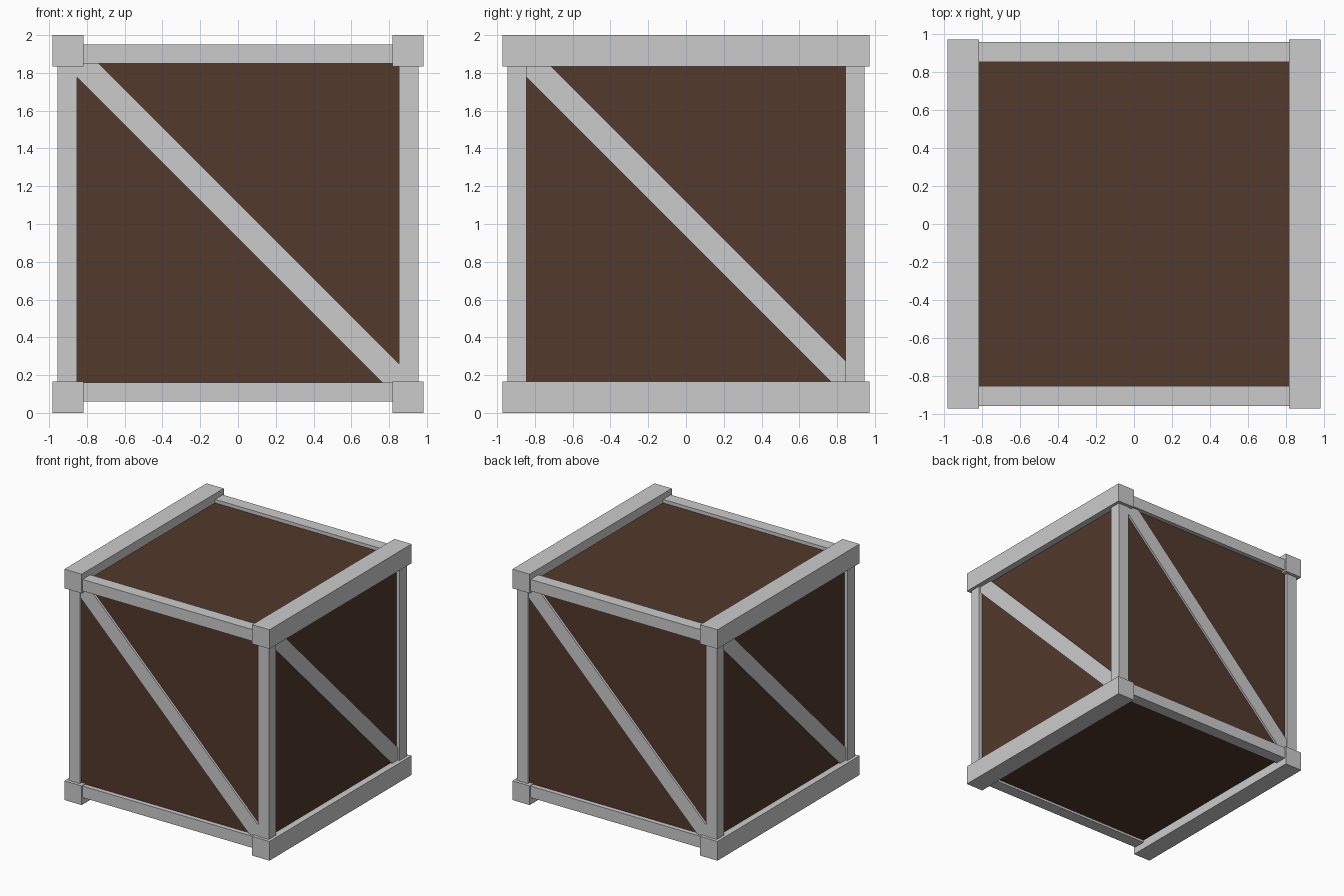
import bpy
from math import radians
from mathutils import Matrix

cube = bpy.data.objects.get("Cube")
if cube:
    bpy.data.objects.remove(cube, do_unlink=True)


def material(name, color):
    m = bpy.data.materials.new(name)
    m.use_nodes = True
    m.diffuse_color = color
    m.node_tree.nodes["Principled BSDF"].inputs["Base Color"].default_value = color
    return m


brown = material("dark_brown", (0.085, 0.041, 0.025, 1))
grey = material("light_grey", (0.6, 0.6, 0.6, 1))


def box(name, center, size, mat, matrix=Matrix()):
    """Flat-sided box, with an optional rotation applied to its mesh."""
    bpy.ops.mesh.primitive_cube_add(size=1, location=center)
    ob = bpy.context.object
    ob.name = name
    ob.data.transform(matrix @ Matrix.Diagonal((*size, 1)))
    ob.data.materials.append(mat)
    return ob


# Solid body, slightly recessed behind the frame
box("crate_body", (0, 0, 1), (1.85, 1.84, 1.84), brown)

for sx, side in ((-1, "right"), (1, "left")):
    # Heavy beams running front to back
    for z, level in ((0.083, "bottom"), (1.917, "top")):
        box(f"{level}_{side}_beam", (sx * 0.9, 0, z), (0.165, 1.945, 0.166), grey)
    # Corner posts
    for sy, end in ((-1, "front"), (1, "back")):
        box(f"{end}_{side}_post", (sx * 0.905, sy * 0.895, 1), (0.103, 0.1, 1.75), grey)

# Thin rails across the front and back
for sy, end in ((-1, "front"), (1, "back")):
    for z, level in ((0.11, "bottom"), (1.9, "top")):
        box(f"{level}_{end}_rail", (0, sy * 0.907, z), (1.7, 0.105, 0.1), grey)

# Diagonal braces, one on each upright face, each falling to the viewer's right
tilt = Matrix.Rotation(radians(45), 4, "Y")
for i, name in enumerate(("front", "left", "back", "right")):
    turn = Matrix.Rotation(radians(90 * i), 4, "Z")
    height = 1.018 if i % 2 == 0 else 1.026
    box(f"{name}_brace", turn @ Matrix.Translation((0, -0.9, height)).translation,
        (2.42, 0.08, 0.132), grey, turn @ tilt)
